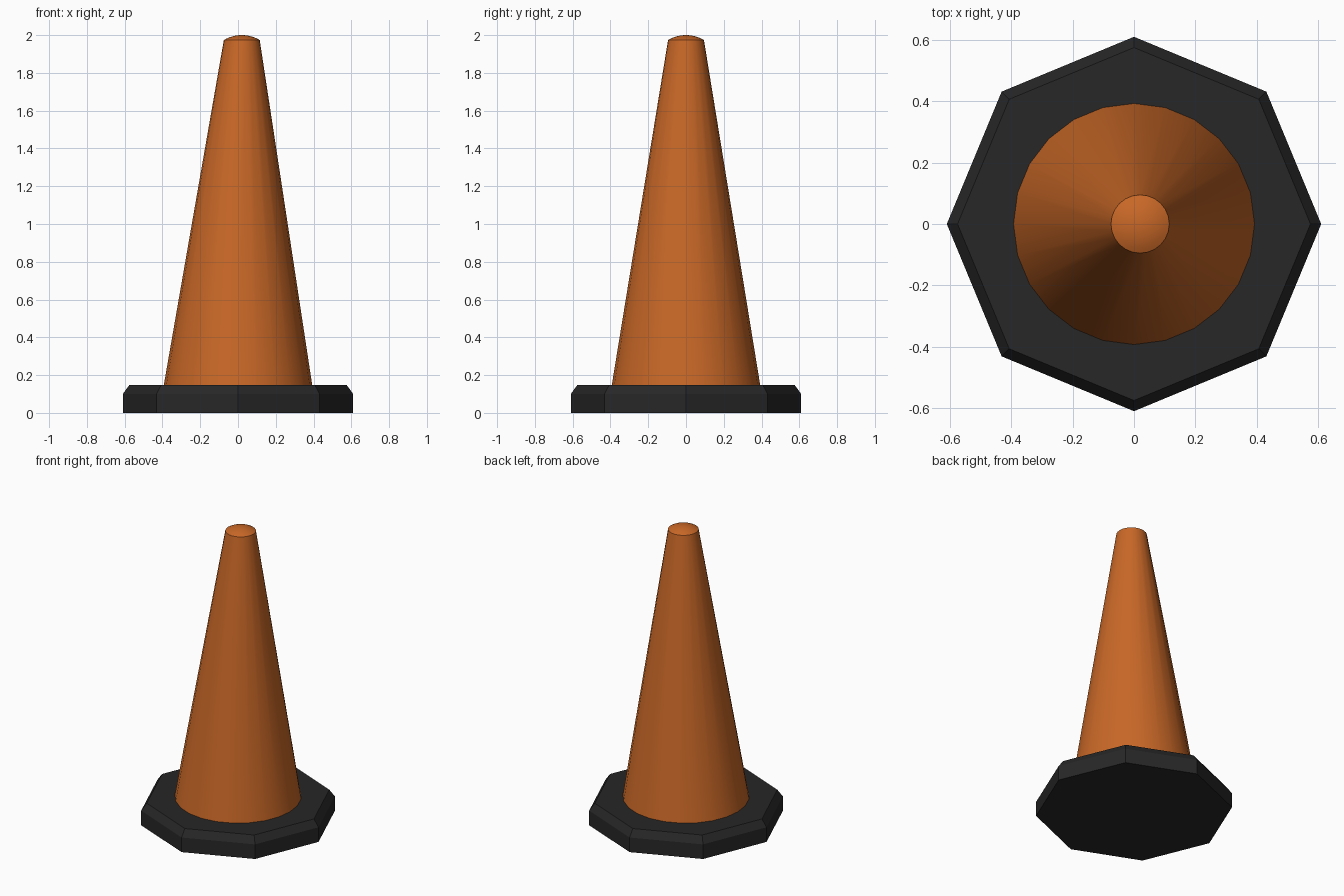
import bpy
import bmesh
from math import radians, sin, cos, tau

cube = bpy.data.objects.get("Cube")
if cube:
    bpy.data.objects.remove(cube, do_unlink=True)


def material(name, rgb):
    mat = bpy.data.materials.new(name)
    mat.use_nodes = True
    colour = (*rgb, 1.0)
    mat.diffuse_color = colour
    mat.node_tree.nodes["Principled BSDF"].inputs["Base Color"].default_value = colour
    return mat


def loft(name, rings, sides, mat):
    """Skin a stack of rings given as (centre x, radius, height), capped at both ends."""
    bm = bmesh.new()
    loops = []
    for cx, r, z in rings:
        angles = [tau * i / sides for i in range(sides)]
        loops.append([bm.verts.new((cx + r * cos(a), r * sin(a), z)) for a in angles])
    for low, high in zip(loops, loops[1:]):
        for i in range(sides):
            j = (i + 1) % sides
            bm.faces.new((low[i], low[j], high[j], high[i]))
    bm.faces.new(loops[0][::-1])
    bm.faces.new(loops[-1])
    mesh = bpy.data.meshes.new(name)
    bm.to_mesh(mesh)
    bm.free()
    mesh.materials.append(mat)
    obj = bpy.data.objects.new(name, mesh)
    bpy.context.collection.objects.link(obj)
    return obj


def smooth(obj, angle):
    bpy.ops.object.select_all(action="DESELECT")
    obj.select_set(True)
    bpy.context.view_layer.objects.active = obj
    bpy.ops.object.shade_smooth_by_angle(angle=radians(angle))


orange = material("orange plastic", (0.58, 0.137, 0.02))
black = material("black rubber", (0.02, 0.02, 0.02))

# Octagonal foot with a chamfered top edge
loft("base", [(0, 0.61, 0), (0, 0.61, 0.1), (0, 0.575, 0.148)], 8, black)

# Tapered body, its tip leaning slightly to one side
lean, tip_radius, tip_z = 0.02, 0.095, 1.974
body = loft("cone_body", [(0, 0.394, 0.14), (lean, tip_radius, tip_z)], 24, orange)
smooth(body, 30)

# Shallow domed cap closing the tip
dome_height, steps = 0.026, 6
sphere_r = (tip_radius ** 2 + dome_height ** 2) / (2 * dome_height)
dome = []
for k in range(steps):
    r = tip_radius * (1 - k / steps)
    z = 2 - sphere_r + (sphere_r ** 2 - r ** 2) ** 0.5
    dome.append((lean, r, z))
dome.append((lean, 0.002, 2))
cap = loft("domed_cap", dome, 24, orange)
smooth(cap, 30)
